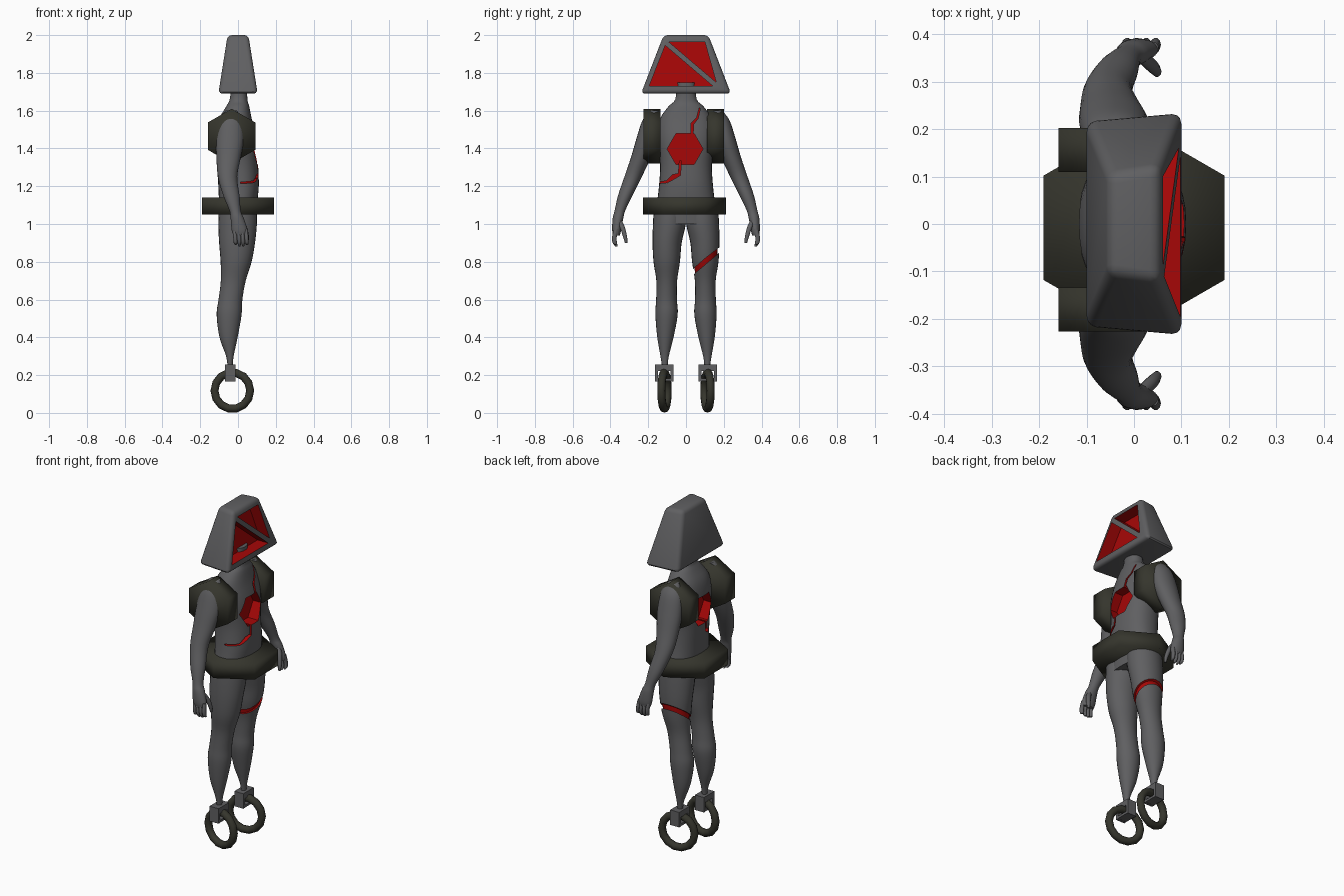
import bpy, bmesh, math
from mathutils import Matrix, Vector

if "Cube" in bpy.data.objects:
    bpy.data.objects.remove(bpy.data.objects["Cube"])


def material(name, rgb):
    m = bpy.data.materials.new(name)
    m.diffuse_color = (*rgb, 1)
    m.use_nodes = True
    m.node_tree.nodes["Principled BSDF"].inputs["Base Color"].default_value = m.diffuse_color
    return m


GREY = material("body grey", (0.115, 0.115, 0.12))
DARK = material("dark olive", (0.036, 0.036, 0.026))
RED = material("inner red", (0.38, 0.002, 0.002))


def finish(name, bm, mat, smooth=None):
    bmesh.ops.recalc_face_normals(bm, faces=bm.faces[:])
    me = bpy.data.meshes.new(name)
    bm.to_mesh(me)
    bm.free()
    me.materials.append(mat)
    ob = bpy.data.objects.new(name, me)
    bpy.context.collection.objects.link(ob)
    if smooth:
        shade(ob, smooth)
    return ob


def shade(ob, angle):
    bpy.ops.object.select_all(action='DESELECT')
    bpy.context.view_layer.objects.active = ob
    ob.select_set(True)
    bpy.ops.object.shade_smooth_by_angle(angle=math.radians(angle))


def spline(rows, steps=4):
    """Catmull-Rom interpolation of the section rows."""
    out = []
    for i in range(len(rows) - 1):
        p = [rows[max(i - 1, 0)], rows[i], rows[i + 1], rows[min(i + 2, len(rows) - 1)]]
        for s in range(steps):
            t = s / steps
            out.append([0.5 * (2 * b + (c - a) * t + (2 * a - 5 * b + 4 * c - d) * t * t
                               + (3 * b - a - 3 * c + d) * t ** 3) for a, b, c, d in zip(*p)])
    return out + [list(rows[-1])]


def loft(name, rows, mat, side=1, power=2.0, n=24, grow=1.0):
    """Rows are (z, centre x, centre y, radius x, radius y)."""
    bm = bmesh.new()
    rings = []
    for z, cx, cy, rx, ry in spline(rows):
        ring = []
        for k in range(n):
            a = 2 * math.pi * k / n
            c, s = math.cos(a), math.sin(a)
            x = cx + grow * rx * math.copysign(abs(c) ** (2 / power), c)
            y = cy + grow * ry * math.copysign(abs(s) ** (2 / power), s)
            ring.append(bm.verts.new((x, side * y, z)))
        rings.append(ring)
    for a, b in zip(rings, rings[1:]):
        for k in range(n):
            bm.faces.new((a[k], a[(k + 1) % n], b[(k + 1) % n], b[k]))
    bm.faces.new(rings[0])
    bm.faces.new(rings[-1])
    return finish(name, bm, mat, 50)


def prism(name, outline, x0, x1, mat):
    """Extrude a (y, z) outline along x; x0 and x1 are functions of z."""
    bm = bmesh.new()
    a = [bm.verts.new((x0(z), y, z)) for y, z in outline]
    b = [bm.verts.new((x1(z), y, z)) for y, z in outline]
    bm.faces.new(a)
    bm.faces.new(b)
    for k in range(len(a)):
        j = (k + 1) % len(a)
        bm.faces.new((a[k], a[j], b[j], b[k]))
    return finish(name, bm, mat)


def cut(ob, cutter):
    """Carve a pit whose walls keep the cutter's colour."""
    cutter.hide_render = True
    mod = ob.modifiers.new("cut", 'BOOLEAN')
    mod.operation, mod.solver = 'DIFFERENCE', 'EXACT'
    mod.material_mode = 'TRANSFER'
    mod.object = cutter
    bpy.ops.object.select_all(action='DESELECT')
    bpy.context.view_layer.objects.active = ob
    ob.select_set(True)
    bpy.ops.object.modifier_apply(modifier=mod.name)
    bpy.data.objects.remove(cutter)


def crack(ob, path, x0, x1):
    """Cut one thin slot per segment of a (y, z, half width) path."""
    for (y0, z0, w0), (y1, z1, w1) in zip(path, path[1:]):
        d = Vector((y1 - y0, z1 - z0)).normalized()
        e, nrm = d * .003, Vector((-d.y, d.x))
        a, b = Vector((y0, z0)) - e, Vector((y1, z1)) + e
        quad = [a + nrm * w0, b + nrm * w1, b - nrm * w1, a - nrm * w0]
        cut(ob, prism("crack", [tuple(q) for q in quad], const(x0), const(x1), RED))


def hex_block(name, centre, radius, depth, axis):
    bm = bmesh.new()
    bmesh.ops.create_cone(bm, cap_ends=True, segments=6, radius1=radius, radius2=radius, depth=depth)
    if max(v.co.y for v in bm.verts) < radius * .95:          # make a corner point along y
        bmesh.ops.transform(bm, matrix=Matrix.Rotation(math.pi / 6, 4, 'Z'), verts=bm.verts)
    if axis == 'Y':
        bmesh.ops.transform(bm, matrix=Matrix.Rotation(math.pi / 2, 4, 'X'), verts=bm.verts)
    bmesh.ops.translate(bm, vec=centre, verts=bm.verts)
    return finish(name, bm, DARK, 180)


def const(v):
    return lambda z: v


# Torso and neck
torso = loft("torso", [(1.00, 0, 0, .095, .165), (1.10, 0, 0, .1, .155), (1.20, .003, 0, .107, .143),
                       (1.32, -.003, 0, .109, .137), (1.45, -.01, 0, .108, .15), (1.55, -.014, 0, .088, .14),
                       (1.62, -.002, 0, .062, .095), (1.66, .003, 0, .047, .057), (1.75, .006, 0, .04, .048)],
             GREY, power=2.3, n=32)

# Hexagonal chest pits, front and back
hexa = [(-.005 + .095 * math.cos(k * math.pi / 3), 1.397 + .095 * math.sin(k * math.pi / 3)) for k in range(6)]
cut(torso, prism("front_pit", hexa, const(.035), const(.3), RED))
cut(torso, prism("back_pit", hexa, const(-.3), const(-.045), RED))

# Cracks running from the pits
lower = [(-.03, 1.33, .005), (-.035, 1.262, .006), (-.065, 1.25, .012), (-.1, 1.224, .005), (-.17, 1.215, .003)]
crack(torso, [(.031, 1.46, .006), (.033, 1.53, .007), (.06, 1.56, .004), (.072, 1.61, .003)], .03, .3)
crack(torso, lower, .012, .3)
crack(torso, lower[:3], -.3, -.06)
shade(torso, 40)

# Head: rounded frustum with two red triangular recesses
bm = bmesh.new()
bmesh.ops.create_cube(bm, size=2)
for v in bm.verts:
    top, front = v.co.z > 0, v.co.x > 0
    w = (.122 if front else .105) if top else (.24 if front else .222)
    v.co = Vector(((.055 if top else .104) * v.co.x, w * v.co.y, 2.0 if top else 1.69))
bmesh.ops.bevel(bm, geom=bm.edges[:], offset=.022, segments=3, profile=.5, affect='EDGES')
head = finish("head", bm, GREY)


def face_x(z):
    return .104 - .049 * (z - 1.69) / .31


for nm, tri in (("lower_recess", [(-.195, 1.73), (-.11, 1.945), (.142, 1.73)]),
                ("upper_recess", [(-.09, 1.963), (.1, 1.963), (.16, 1.75)])):
    cut(head, prism(nm, tri, lambda z: face_x(z) - .07, lambda z: face_x(z) + .05, RED))
shade(head, 35)

# Hexagonal belt and shoulder pads
hex_block("belt", (0, -.008, 1.096), .22, .09, 'Z')
for nm, y in (("right_shoulder_pad", -.18), ("left_shoulder_pad", .156)):
    hex_block(nm, (-.034, y, 1.465), .145, .092, 'Y')

LEG = [(1.08, 0, .085, .1, .085), (1.0, -.002, .088, .102, .087), (.9, -.005, .1, .095, .077),
       (.8, -.01, .102, .082, .07), (.7, -.025, .102, .066, .055), (.6, -.04, .103, .063, .055),
       (.52, -.047, .103, .066, .059), (.4, -.05, .109, .048, .043), (.3, -.043, .113, .02, .022),
       (.24, -.042, .112, .013, .014)]
ARM = [(1.6, -.035, .165, .03, .025), (1.55, -.038, .185, .062, .045), (1.45, -.042, .21, .073, .053),
       (1.35, -.05, .24, .064, .052), (1.25, -.055, .28, .051, .046), (1.15, -.035, .322, .043, .038),
       (1.07, -.015, .35, .03, .028), (1.03, -.004, .36, .035, .028), (.97, .008, .367, .042, .024),
       (.94, .012, .368, .036, .018)]

for side, word in ((-1, "right"), (1, "left")):
    # Limbs
    leg = loft(word + "_leg", LEG, GREY, side)
    loft(word + "_arm", ARM, GREY, side)

    # Slanted wound through the left thigh with a red core
    if side == 1:
        slash = [(-.02, .683), (.22, .885), (.22, .91), (.1, .817), (-.02, .712)]
        cut(leg, prism("thigh_slash", slash, const(-.3), const(.3), RED))
        shade(leg, 40)
        loft("thigh_core", LEG[2:5], RED, side, grow=.88)

    # Fingers and thumb
    for i in range(4):
        x = -.018 + .02 * i
        tip = .878 + .008 * abs(i - 1.5)
        loft(f"{word}_finger_{i + 1}", [(.97, x, .37, .01, .013), (.93, x + .003, .379, .0105, .013),
                                        (.9, x + .005, .377, .0095, .012), (tip, x + .006, .368, .005, .007)],
             GREY, side, n=10)
    loft(word + "_thumb", [(1.02, .015, .354, .012, .014), (.98, .035, .336, .014, .014),
                           (.93, .047, .322, .011, .011), (.9, .048, .317, .006, .007)], GREY, side, n=10)

    # Wheel fork: top plate with two prongs and an axle stub
    bm = bmesh.new()
    for y, z, w, h in ((0, .238, .098, .034), (-.041, .205, .016, .076), (.041, .205, .016, .076),
                       (0, .175, .08, .014)):
        mat = Matrix.Translation((-.041, side * .115 + y, z)) @ Matrix.Diagonal((.058, w, h, 1))
        bmesh.ops.create_cube(bm, size=1, matrix=mat)
    finish(word + "_fork", bm, GREY)

    # Wheel ring, turned slightly
    bpy.ops.mesh.primitive_torus_add(major_segments=14, minor_segments=10, major_radius=.096, minor_radius=.0215,
                                     location=(-.03, side * .114, .1175),
                                     rotation=(math.pi / 2, 0, side * math.radians(10)))
    wheel = bpy.context.object
    wheel.name = word + "_wheel"
    wheel.data.materials.append(DARK)
    shade(wheel, 50)
